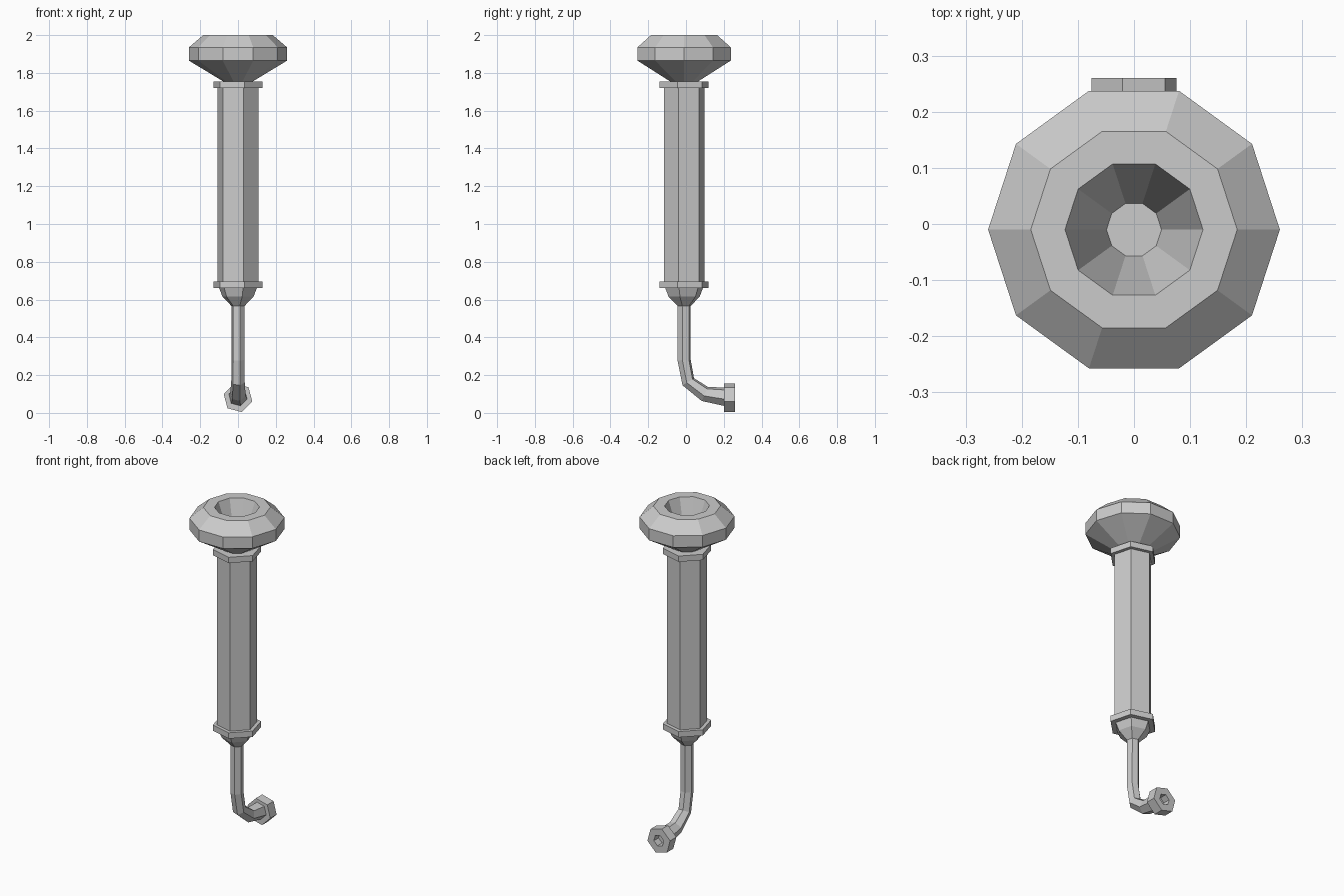
import bpy
import bmesh
from math import cos, sin, radians, tau

cube = bpy.data.objects.get("Cube")
if cube:
    bpy.data.objects.remove(cube)

# Single plain grey for every part
GREY = (0.6, 0.6, 0.6, 1)
grey = bpy.data.materials.new("plain_grey")
grey.use_nodes = True
grey.diffuse_color = GREY
grey.node_tree.nodes["Principled BSDF"].inputs["Base Color"].default_value = GREY

AXIS_Y = -0.01   # depth of the upright axis
TWIST = -15      # shared turn of all six-sided parts


def loft(name, stations, sides=6, twist=TWIST):
    """Skin flat polygons; each station is (y, z, radius, tilt towards +y)."""
    bm = bmesh.new()
    rings = []
    for y, z, r, tilt in stations:
        t = radians(tilt)
        ring = []
        for i in range(sides):
            a = radians(twist) + tau * i / sides
            v = r * sin(a)
            ring.append(bm.verts.new((r * cos(a), y + v * cos(t), z + v * sin(t))))
        rings.append(ring)
    for a, b in zip(rings, rings[1:]):
        for i in range(sides):
            j = (i + 1) % sides
            bm.faces.new((a[i], a[j], b[j], b[i]))
    bm.faces.new(rings[0])
    bm.faces.new(rings[-1])
    bmesh.ops.recalc_face_normals(bm, faces=bm.faces)
    mesh = bpy.data.meshes.new(name)
    bm.to_mesh(mesh)
    bm.free()
    mesh.materials.append(grey)
    obj = bpy.data.objects.new(name, mesh)
    bpy.context.collection.objects.link(obj)
    return obj


def upright(name, profile, **kw):
    """Stack of level rings on the upright axis from (radius, z) pairs."""
    return loft(name, [(AXIS_Y, z, r, 0) for r, z in profile], **kw)


# Ten-sided hollow cup at the top
upright("cup", [(0.07, 1.75), (0.26, 1.865), (0.26, 1.935), (0.184, 2.0),
                (0.123, 2.0), (0.049, 1.79)], sides=10, twist=0)

# Six-sided barrel with a collar at each end
upright("barrel", [(0.111, 0.67), (0.111, 1.74)])
for name, low, high in (("lower_collar", 0.66, 0.695), ("upper_collar", 1.72, 1.755)):
    upright(name, [(0.134, low), (0.134, high)])

# Tapered outlet under the barrel
upright("outlet_taper", [(0.035, 0.565), (0.085, 0.615), (0.105, 0.665)])

# Bent pipe
loft("bent_pipe", [(AXIS_Y, 0.58, 0.036, 0), (AXIS_Y, 0.28, 0.036, 4),
                   (0.012, 0.165, 0.037, 32), (0.10, 0.10, 0.042, 66),
                   (0.21, 0.085, 0.051, 87)])

# Hollow nut at the end of the pipe
loft("pipe_nut", [(0.20, 0.08, 0.0785, 90), (0.26, 0.08, 0.0785, 90),
                  (0.26, 0.08, 0.034, 90), (0.215, 0.08, 0.034, 90)])
